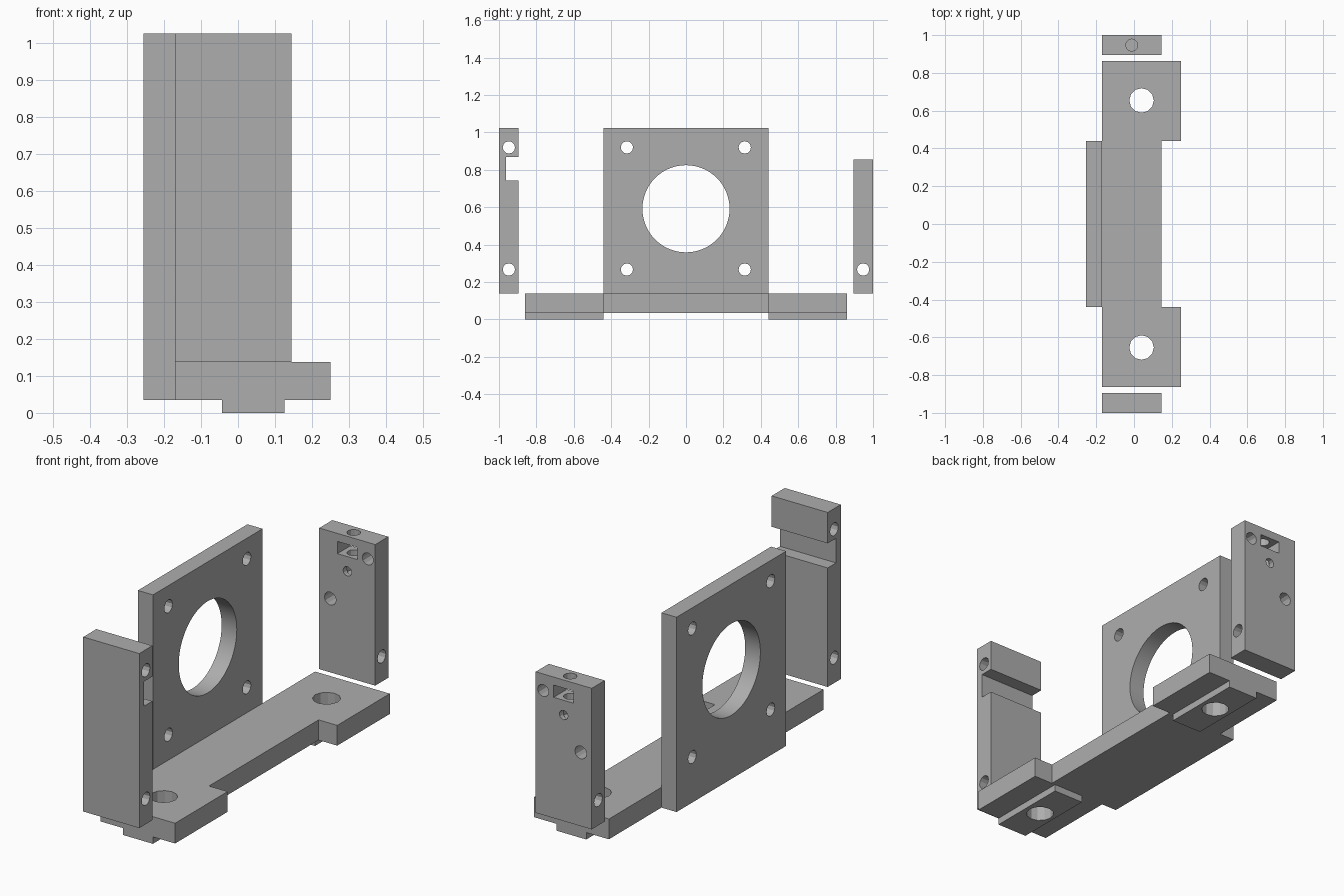
import bpy, bmesh, math
from mathutils import Matrix, Vector

cube = bpy.data.objects.get("Cube")
if cube:
    bpy.data.objects.remove(cube, do_unlink=True)

grey = bpy.data.materials.new("plain grey")
grey.use_nodes = True
COLOUR = (0.42, 0.42, 0.42, 1)
grey.diffuse_color = COLOUR
grey.node_tree.nodes["Principled BSDF"].inputs["Base Color"].default_value = COLOUR


def finish(name, bm):
    bmesh.ops.recalc_face_normals(bm, faces=bm.faces)
    mesh = bpy.data.meshes.new(name)
    bm.to_mesh(mesh)
    bm.free()
    mesh.materials.append(grey)
    obj = bpy.data.objects.new(name, mesh)
    bpy.context.collection.objects.link(obj)
    return obj


def prism(name, points, direction):
    """Extrude a closed outline along a direction."""
    bm = bmesh.new()
    face = bm.faces.new([bm.verts.new(p) for p in points])
    ext = bmesh.ops.extrude_face_region(bm, geom=[face])
    verts = [v for v in ext["geom"] if isinstance(v, bmesh.types.BMVert)]
    bmesh.ops.translate(bm, verts=verts, vec=direction)
    return finish(name, bm)


def box(name, x, y, z):
    outline = [(x[0], y[0], z[0]), (x[1], y[0], z[0]),
               (x[1], y[1], z[0]), (x[0], y[1], z[0])]
    return prism(name, outline, (0, 0, z[1] - z[0]))


def drill(axis, centre, radius, length=0.6, sides=12):
    bm = bmesh.new()
    turn = Vector((0, 0, 1)).rotation_difference(Vector(axis)).to_matrix().to_4x4()
    bmesh.ops.create_cone(bm, cap_ends=True, segments=sides, radius1=radius,
                          radius2=radius, depth=length,
                          matrix=Matrix.Translation(centre) @ turn)
    return finish("drill", bm)


def combine(obj, tools, operation="DIFFERENCE"):
    """Apply booleans one by one and remove the tools."""
    for tool in tools:
        tool.hide_render = True
        mod = obj.modifiers.new("cut", "BOOLEAN")
        mod.operation = operation
        mod.solver = "EXACT"
        mod.object = tool
        bpy.context.view_layer.objects.active = obj
        bpy.ops.object.modifier_apply(modifier=mod.name)
        bpy.data.objects.remove(tool, do_unlink=True)


X, Y, Z = (1, 0, 0), (0, 1, 0), (0, 0, 1)
BACK, FACE, EAR = -0.17, 0.145, 0.25      # shared x positions
LOW, DECK, TOP = 0.035, 0.138, 1.025      # shared heights
HALF, END = 0.44, 0.862                   # plate and base half lengths
SCREW = 0.033

# Upright motor plate with a large bore and four screw holes
plate = box("motor_plate", (-0.255, BACK), (-HALF, HALF), (LOW, TOP))
holes = [drill(X, (-0.2, 0, 0.592), 0.233, sides=64)]
holes += [drill(X, (-0.2, y, z), SCREW) for y in (-0.316, 0.314) for z in (0.267, 0.92)]
combine(plate, holes)

# Base with wider ears, guide pads underneath and bolt holes
side = [(FACE, HALF), (EAR, HALF), (EAR, END), (BACK, END)]
outline = [(x, -y, LOW) for x, y in reversed(side)] + [(x, y, LOW) for x, y in side]
base = prism("base", outline, (0, 0, DECK - LOW))
pads = [box("pad", (-0.043, 0.125), sorted((s * HALF, s * END)), (0, LOW))
        for s in (-1, 1)]
combine(base, pads, "UNION")
combine(base, [drill(Z, (0.04, s * 0.654, 0.05), 0.065) for s in (-1, 1)])

# Front post with a notch across its inner side
profile = [(-1, DECK), (-0.895, DECK), (-0.895, 0.743), (-0.962, 0.743),
           (-0.962, 0.868), (-0.895, 0.868), (-0.895, TOP), (-1, TOP)]
front_post = prism("front_post", [(BACK, y, z) for y, z in profile],
                   (FACE - BACK, 0, 0))
combine(front_post, [drill(X, (0, -0.947, z), SCREW) for z in (0.267, 0.92)])

# Rear post with a nut slot, a vertical screw hole and cross holes
MID = 0.947
rear_post = box("rear_post", (BACK, FACE), (0.895, 1), (DECK, 0.855))
cuts = [drill(Z, (-0.012, MID, 0.8), 0.032, 0.3),
        box("slot", (-0.068, 0.044), (0.8, 1.1), (0.752, 0.814)),
        drill(X, (0, MID, 0.267), SCREW)]
cuts += [drill(Y, (x, MID, z), r) for x, z, r in
         ((0.103, 0.771, 0.031), (-0.012, 0.677, 0.024), (-0.108, 0.513, SCREW))]
combine(rear_post, cuts)

# Round off the shading of the bore only
bpy.ops.object.select_all(action="DESELECT")
plate.select_set(True)
bpy.context.view_layer.objects.active = plate
bpy.ops.object.shade_smooth_by_angle(angle=math.radians(20))
